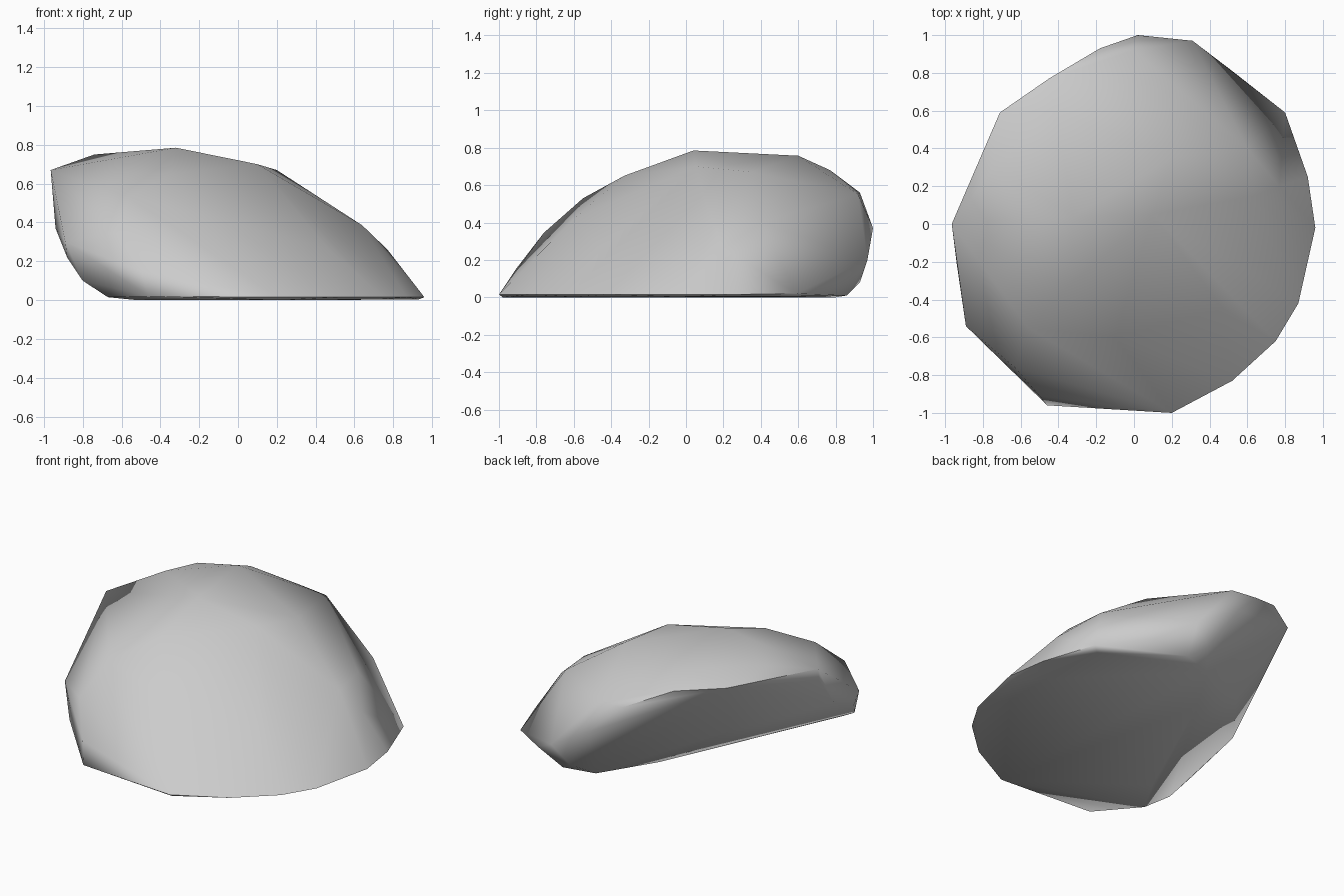
import bpy, bmesh, math

# rim: widest outline, on the ground at front right, lifted at back left
rim = [(.02, 1, .37), (.31, .97, .2), (.52, .81, .07), (.8, .59, .02), (.92, .25, .015),
       (.96, -.02, .015), (.87, -.42, .015), (.75, -.62, .015), (.52, -.83, .015),
       (.2, -1, .015), (-.46, -.96, .02), (-.89, -.54, .3), (-.94, -.2, .37),
       (-.965, 0, .67), (-.71, .59, .7), (-.45, .77, .68), (-.18, .93, .56)]
# crown: the sloping upper surface
crown = [(-.32, .04, .785), (.1, .05, .7), (.2, .35, .67), (-.42, .6, .757),
         (-.74, .3, .75), (.64, .15, .385), (.6, .4, .4), (.2, -.2, .5),
         (.47, -.45, .26), (-.1, -.6, .42), (-.35, -.33, .65), (-.56, -.55, .53),
         (-.63, -.76, .345), (-.5, -.91, .15), (0, .92, .55), (.77, .2, .26)]
# underside: flat base that curves up to the back left
base = [(.75, .55, .005), (.3, .86, .01), (.1, .8, 0), (-.12, .45, 0),
        (-.28, -.05, 0), (-.52, -.45, 0), (-.67, -.7, .015), (.2, -.98, 0),
        (-.8, -.62, .1), (-.88, -.5, .22), (-.955, -.03, .58), (.2, .93, .08),
        (-.55, .3, .27), (.72, -.6, .003), (.93, -.03, .003)]

# wrap the points in a faceted boulder
bm = bmesh.new()
for p in rim + crown + base:
    bm.verts.new(p)
bmesh.ops.convex_hull(bm, input=bm.verts[:])
loose = [v for v in bm.verts if not v.link_faces]
bmesh.ops.delete(bm, geom=loose, context='VERTS')
bmesh.ops.recalc_face_normals(bm, faces=bm.faces[:])

mesh = bpy.data.meshes.new("rock")
bm.to_mesh(mesh)
bm.free()
rock = bpy.data.objects.new("rock", mesh)
bpy.context.collection.objects.link(rock)

# smooth shading, keeping the sharp ground edge
bpy.context.view_layer.objects.active = rock
rock.select_set(True)
bpy.ops.object.shade_smooth_by_angle(angle=math.radians(65))
